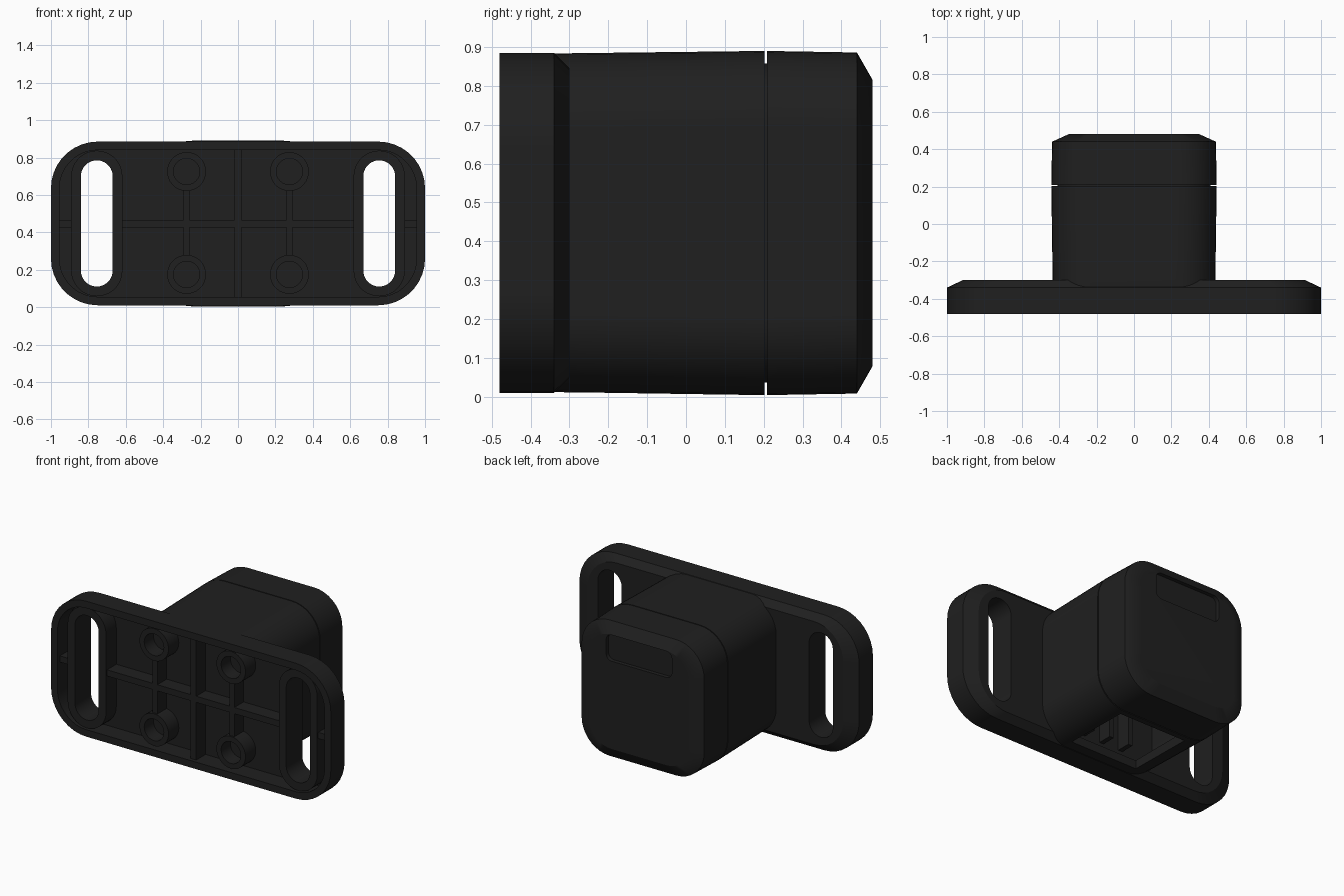
import bpy, bmesh, math

if "Cube" in bpy.data.objects:
    bpy.data.objects.remove(bpy.data.objects["Cube"])

mat = bpy.data.materials.new("black_plastic")
mat.diffuse_color = (0.014, 0.014, 0.014, 1)
mat.use_nodes = True
mat.node_tree.nodes["Principled BSDF"].inputs["Base Color"].default_value = mat.diffuse_color


def outline(cx, hx, z0, z1, r, n=9):
    """Rounded rectangle in the xz plane."""
    pts = []
    for i, (sx, z) in enumerate([(1, z1 - r), (-1, z1 - r), (-1, z0 + r), (1, z0 + r)]):
        for k in range(n + 1):
            a = math.pi / 2 * (i + k / n)
            pts.append((cx + sx * (hx - r) + r * math.cos(a), z + r * math.sin(a)))
    return pts


def loft(name, sections):
    """Solid through rounded rectangles: (y, centre x, half width, z0, z1, radius)."""
    bm = bmesh.new()
    rings = [[bm.verts.new((x, s[0], z)) for x, z in outline(*s[1:])] for s in sections]
    for a, b in zip(rings, rings[1:]):
        for i in range(len(a)):
            j = (i + 1) % len(a)
            bm.faces.new((a[i], a[j], b[j], b[i]))
    bm.faces.new(rings[0])
    bm.faces.new(rings[-1])
    bmesh.ops.remove_doubles(bm, verts=bm.verts, dist=1e-5)
    bmesh.ops.recalc_face_normals(bm, faces=bm.faces)
    me = bpy.data.meshes.new(name)
    bm.to_mesh(me)
    bm.free()
    ob = bpy.data.objects.new(name, me)
    bpy.context.collection.objects.link(ob)
    me.materials.append(mat)
    return ob


def prism(name, y0, y1, cx, hx, z0, z1, r):
    return loft(name, [(y, cx, hx, z0, z1, r) for y in (y0, y1)])


def box(name, x0, x1, y0, y1, z0, z1):
    bpy.ops.mesh.primitive_cube_add(size=1, location=((x0 + x1) / 2, (y0 + y1) / 2, (z0 + z1) / 2))
    ob = bpy.context.object
    ob.name = name
    ob.scale = (x1 - x0, y1 - y0, z1 - z0)
    bpy.ops.object.transform_apply(location=False, rotation=False, scale=True)
    ob.data.materials.append(mat)
    return ob


def cut(ob, cutter):
    m = ob.modifiers.new("cut", 'BOOLEAN')
    m.operation, m.solver, m.object = 'DIFFERENCE', 'EXACT', cutter
    bpy.context.view_layer.objects.active = ob
    bpy.ops.object.modifier_apply(modifier=m.name)
    bpy.data.objects.remove(cutter)


FRONT, FLOOR, RIB = -0.48, -0.36, -0.455
MID = 0.447

# Mounting plate: chamfered back, hollow front, two long slots
plate = loft("mounting_plate", [
    (FRONT, 0, 1.0, 0.01, 0.885, 0.25),
    (-0.34, 0, 1.0, 0.01, 0.885, 0.25),
    (-0.30, 0, 0.915, 0.05, 0.845, 0.21)])
cut(plate, prism("pocket", -0.6, FLOOR, 0, 0.955, 0.055, 0.84, 0.205))
for s in (-1, 1):
    cut(plate, prism("slot", -0.6, 0, s * 0.755, 0.085, 0.11, 0.785, 0.085))

    # Wall around each slot
    wall = prism("slot_wall", -0.465, FLOOR + 0.01, s * 0.755, 0.137, 0.058, 0.837, 0.137)
    cut(wall, prism("slot", -0.6, 0, s * 0.755, 0.085, 0.11, 0.785, 0.085))

    # Screw bosses and the ribs between them
    for z in (0.175, 0.725):
        boss = prism("screw_boss", RIB - 0.01, FLOOR + 0.01, s * 0.275, 0.104, z - 0.104, z + 0.104, 0.104)
        cut(boss, prism("hole", -0.6, FLOOR - 0.01, s * 0.275, 0.07, z - 0.07, z + 0.07, 0.07))
    box("boss_rib", s * 0.275 - 0.017, s * 0.275 + 0.017, RIB, FLOOR + 0.01, 0.27, 0.63)
    a, b = sorted((s * 0.885, s * 0.97))
    box("end_rib", a, b, RIB, FLOOR + 0.01, MID - 0.02, MID + 0.02)

# Long stiffening ribs
box("cross_rib", -0.63, 0.63, RIB, FLOOR + 0.01, MID - 0.02, MID + 0.02)
box("centre_rib", -0.02, 0.02, RIB, FLOOR + 0.01, 0.04, 0.86)

# Hollow body, open underneath
body = loft("body", [
    (-0.34, 0, 0.434, 0.012, 0.883, 0.2),
    (-0.30, 0, 0.435, 0.011, 0.884, 0.2),
    (0.202, 0, 0.442, 0.004, 0.89, 0.2)])
cut(body, prism("cavity", -0.29, 0.165, 0, 0.38, 0.065, 0.83, 0.15))
cut(body, box("opening", -0.24, 0.24, -0.27, 0.165, -0.1, 0.2))

# Ribs inside the cavity
for x in (-0.14, 0, 0.14):
    box("inner_rib", x - 0.015, x + 0.015, -0.30, -0.20, 0.10, 0.84)
box("inner_shelf", -0.39, 0.39, -0.30, -0.22, MID - 0.015, MID + 0.015)

# Core seen in the seam between body and cap
prism("seam_core", 0.18, 0.25, 0, 0.41, 0.036, 0.858, 0.17)

# End cap with shallow label recess
cap = loft("end_cap", [
    (0.208, 0, 0.442, 0.004, 0.89, 0.2),
    (0.44, 0, 0.438, 0.008, 0.886, 0.2),
    (0.48, 0, 0.35, 0.078, 0.816, 0.15)])
cut(cap, prism("recess", 0.455, 0.6, 0, 0.235, 0.645, 0.815, 0.04))

# Smooth curved sides, crisp edges
for ob in list(bpy.context.scene.objects):
    bpy.ops.object.select_all(action='DESELECT')
    ob.select_set(True)
    bpy.context.view_layer.objects.active = ob
    bpy.ops.object.shade_smooth_by_angle(angle=math.radians(25))
    w = ob.modifiers.new("even_shading", 'WEIGHTED_NORMAL')
    w.keep_sharp = True
